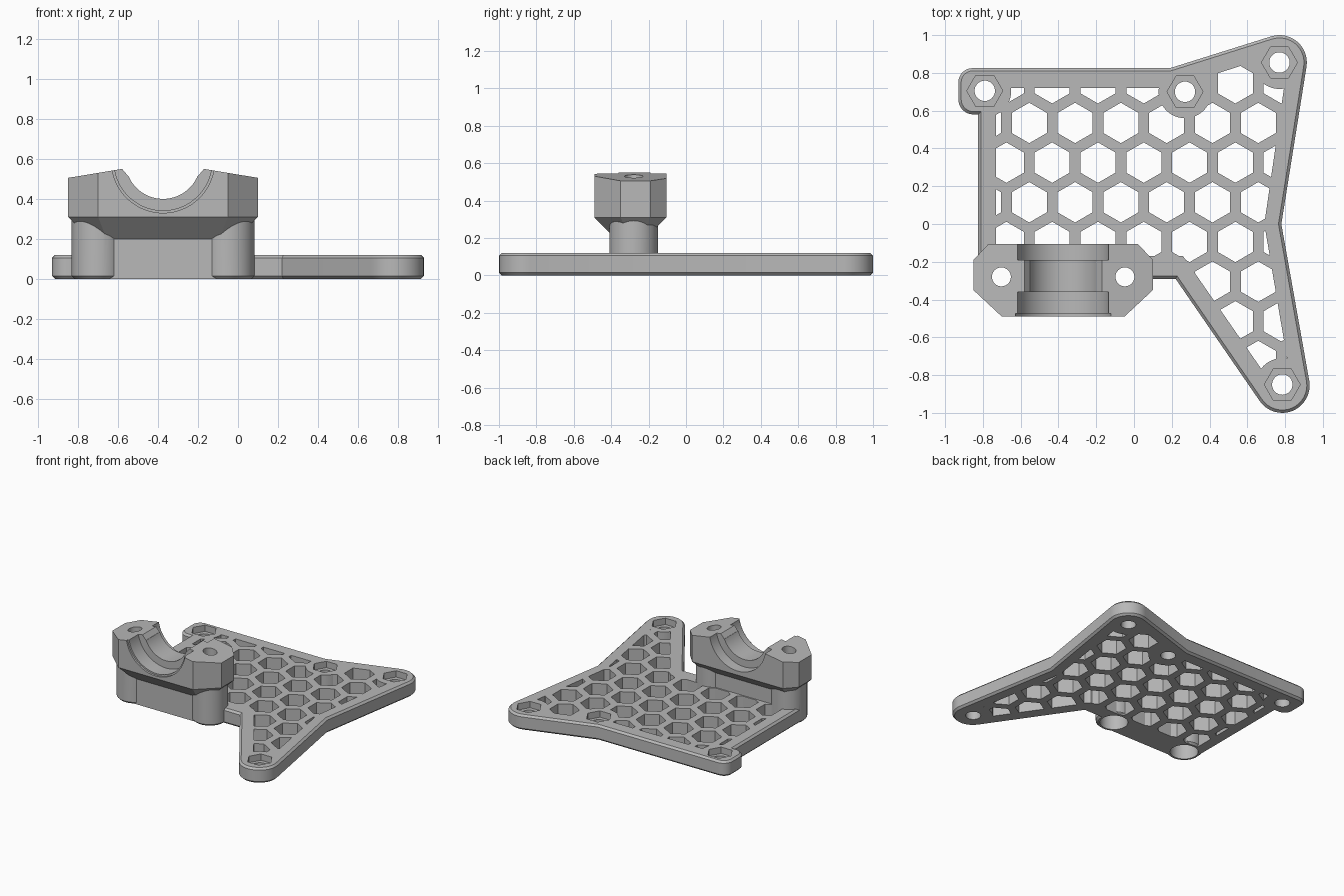
import bpy, bmesh
from math import sin, cos, radians

if "Cube" in bpy.data.objects:
    bpy.data.objects.remove(bpy.data.objects["Cube"], do_unlink=True)

grey = bpy.data.materials.new("plain_grey")
grey.use_nodes = True
colour = (0.48, 0.48, 0.48, 1)
grey.diffuse_color = colour
grey.node_tree.nodes["Principled BSDF"].inputs["Base Color"].default_value = colour


def arc(cx, cy, r, a0, a1, n=16):
    """Points along an arc, angles in degrees."""
    angles = [radians(a0 + (a1 - a0) * i / n) for i in range(n + 1)]
    return [(cx + r * cos(a), cy + r * sin(a)) for a in angles]


def ring(cx, cy, r, n=48, start=0):
    return arc(cx, cy, r, start, start + 360, n)[:-1]


def prism(name, outlines, low, high, axis="z", chamfer=0, taper=None, end_scale=None):
    """Extrude outlines along z or y, with optional chamfer or tapered foot."""
    bm = bmesh.new()

    def place(u, v, w):
        return bm.verts.new((u, v, w) if axis == "z" else (u, w, v))

    for pts in outlines:
        bottom = [place(u, v, low) for u, v in pts]
        top = [place(u, v, high) for u, v in pts]
        foot = bm.faces.new(bottom[::-1])
        bm.faces.new(top)
        for i in range(len(pts)):
            j = (i + 1) % len(pts)
            bm.faces.new((bottom[i], bottom[j], top[j], top[i]))
    bmesh.ops.recalc_face_normals(bm, faces=bm.faces)
    if chamfer:
        rims = [e for e in bm.edges if abs(e.verts[0].co.z - e.verts[1].co.z) < 1e-5]
        bmesh.ops.bevel(bm, geom=rims, offset=chamfer, segments=1, affect="EDGES")
    if taper:
        bmesh.ops.inset_region(bm, faces=[foot], thickness=taper, use_even_offset=True)
        for v in foot.verts:
            v.co.z = low - taper
    mesh = bpy.data.meshes.new(name)
    bm.to_mesh(mesh)
    bm.free()
    mesh.materials.append(grey)
    obj = bpy.data.objects.new(name, mesh)
    bpy.context.collection.objects.link(obj)
    return obj


def combine(body, tool, operation):
    """Apply a boolean and discard the tool."""
    mod = body.modifiers.new("combine", "BOOLEAN")
    mod.operation, mod.object, mod.solver = operation, tool, "EXACT"
    bpy.context.view_layer.objects.active = body
    bpy.ops.object.modifier_apply(modifier=mod.name)
    bpy.data.objects.remove(tool, do_unlink=True)


# Base plate with rounded ears
THICK = 0.12
outline = (arc(-0.855, 0.75, 0.075, 180, 90, 8) + [(0.19, 0.825)]
           + arc(0.77, 0.855, 0.145, 107, -9) + [(0.78, 0)]
           + arc(0.785, -0.855, 0.145, 10, -145)
           + [(0.22, -0.29), (-0.825, -0.29), (-0.825, 0.58)]
           + arc(-0.85, 0.66, 0.08, 270, 180, 8))
body = prism("mounting_plate", [outline[::-1]], 0, THICK, chamfer=0.015)

# Honeycomb openings, kept inside a border and clear of the screw bosses
screws = [(-0.79, 0.705), (0.27, 0.70), (0.77, 0.855), (0.785, -0.85)]
PITCH, ROW = 0.2425, 0.21
cells = []
for row in range(-1, 8):
    shift = PITCH / 2 if row % 2 else 0
    for col in range(-3, 6):
        cells.append(ring(-0.312 + col * PITCH + shift, 0.535 - row * ROW, 0.107, 6, 30))
honeycomb = prism("honeycomb_cutter", cells, -0.1, 0.3)
border = [(-0.73, 0.72), (-0.73, -0.17), (0.26, -0.17), (0.747, -0.873),
          (0.825, -0.8), (0.69, 0), (0.81, 0.83), (0.7, 0.88), (0.2, 0.72)]
window = prism("window_cutter", [border], -0.05, 0.25)
combine(window, prism("boss_cutter", [ring(x, y, 0.14) for x, y in screws], -0.2, 0.4),
        "DIFFERENCE")
combine(honeycomb, window, "INTERSECT")
combine(body, honeycomb, "DIFFERENCE")

# Plate screw holes and nut pockets
combine(body, prism("hole_cutter", [ring(x, y, 0.054) for x, y in screws], -0.1, 0.3),
        "DIFFERENCE")
combine(body, prism("nut_cutter", [ring(x, y, 0.095, 6) for x, y in screws], 0.07, 0.3),
        "DIFFERENCE")

# Clamp block: tapered octagon trimmed by a sloped top profile
MID, AXIS = -0.375, 0.5875
block_plan = [(-0.70, -0.49), (-0.05, -0.49), (0.10, -0.35), (0.10, -0.19),
              (0.02, -0.105), (-0.77, -0.105), (-0.85, -0.19), (-0.85, -0.35)]
block = prism("clamp_block", [block_plan], 0.31, 0.7, taper=0.115)
half = [(0.525, 0.497), (0.205, 0.55), (0.175, 0.515)]
trim = ([(MID - 0.525, 0.1), (MID + 0.525, 0.1)] + [(MID + x, z) for x, z in half]
        + [(MID - x, z) for x, z in half[::-1]])
combine(block, prism("top_trim", [trim], -0.8, 0.2, "y"), "INTERSECT")

# Clamp bore: narrow rib in the middle, wider recess at each end
for radius, y0, y1 in [(0.1875, -0.8, 0.2), (0.245, -0.8, -0.36),
                       (0.245, -0.19, 0.2), (0.2575, -0.8, -0.475)]:
    combine(block, prism("bore_cutter", [ring(MID, AXIS, radius, 96)], y0, y1, "y"),
            "DIFFERENCE")

# Posts and web carrying the clamp
posts = [(MID - 0.327, -0.28), (MID + 0.327, -0.28)]
web = prism("web", [[(-0.70, -0.38), (-0.05, -0.38), (-0.05, -0.18), (-0.70, -0.18)]], 0, 0.3)
pillars = prism("posts", [ring(x, y, 0.13) for x, y in posts], 0, 0.36, chamfer=0.015)
combine(block, web, "UNION")
combine(block, pillars, "UNION")
combine(body, block, "UNION")

# Clamp screw holes with counterbores underneath
for radius, top in [(0.05, 0.8), (0.1, 0.15)]:
    combine(body, prism("clamp_hole_cutter", [ring(x, y, radius) for x, y in posts],
                        -0.1, top), "DIFFERENCE")

body.name = "clamp_mounting_plate"
bpy.ops.object.select_all(action="DESELECT")
body.select_set(True)
bpy.context.view_layer.objects.active = body
bpy.ops.object.shade_smooth_by_angle(angle=radians(25))
